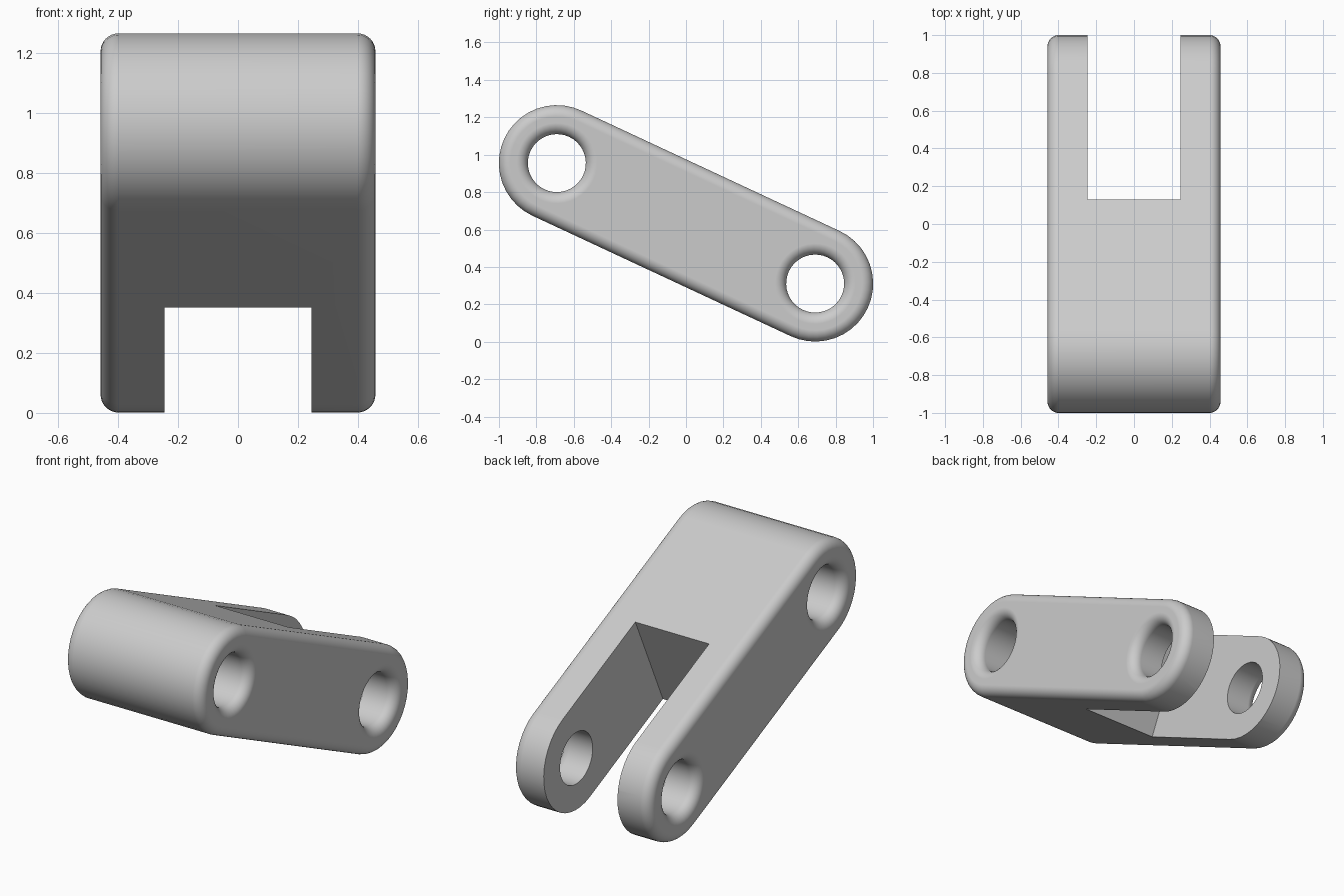
import bpy, bmesh, math
from mathutils import Matrix

cube = bpy.data.objects.get("Cube")
if cube:
    bpy.data.objects.remove(cube, do_unlink=True)

RADIUS, HALF_WIDTH, FILLET = 0.31, 0.458, 0.06
HOLE, SLOT = 0.155, 0.245
REACH = 0.762                      # half the distance between the pin holes
STEPS, ROUND = 20, 8
TILT = Matrix.Translation((0, 0, 0.633)) @ Matrix.Rotation(math.radians(-25), 4, 'X')


def stadium(radius):
    """Outline of the link seen from the side, as (y, z)."""
    points = []
    for side in (1, -1):
        for i in range(STEPS + 1):
            a = side * math.pi / 2 - math.pi * i / STEPS
            points.append((side * REACH + radius * math.cos(a), radius * math.sin(a)))
    return points


def circle(radius, y):
    n = 2 * STEPS
    return [(y + radius * math.cos(2 * math.pi * i / n),
             radius * math.sin(2 * math.pi * i / n)) for i in range(n)]


def loft(name, sections):
    """Skin closed outlines placed along x, with a cap at each end."""
    bm = bmesh.new()
    rings = [[bm.verts.new((x, y, z)) for y, z in outline] for x, outline in sections]
    for a, b in zip(rings, rings[1:]):
        for i in range(len(a)):
            j = (i + 1) % len(a)
            bm.faces.new((a[i], a[j], b[j], b[i]))
    bm.faces.new(rings[0])
    bm.faces.new(rings[-1])
    bmesh.ops.recalc_face_normals(bm, faces=bm.faces)
    mesh = bpy.data.meshes.new(name)
    bm.to_mesh(mesh)
    bm.free()
    obj = bpy.data.objects.new(name, mesh)
    bpy.context.collection.objects.link(obj)
    return obj


# Quarter-round steps from the side wall (0, 0) to the outer face
arc = [(FILLET * math.sin(t), FILLET * (1 - math.cos(t)))
       for t in (math.pi / 2 * i / ROUND for i in range(ROUND + 1))]
half = [(HALF_WIDTH - FILLET + dx, inset) for dx, inset in arc]
rounded = [(-x, d) for x, d in reversed(half)] + half

# Link body with rounded side edges
link = loft("clevis_link", [(x, stadium(RADIUS - d)) for x, d in rounded])

# Pin holes, flared at the outer faces
cutters = []
for name, y in (("front_pin_hole", -REACH), ("back_pin_hole", REACH)):
    flare = HOLE + FILLET
    sections = [(x, circle(HOLE + d, y)) for x, d in rounded]
    sections = [(-0.6, circle(flare, y))] + sections + [(0.6, circle(flare, y))]
    cutters.append(loft(name, sections))

# Fork slot, from the middle out through the back end
box = [(0, -0.5), (1.5, -0.5), (1.5, 0.5), (0, 0.5)]
cutters.append(loft("fork_slot", [(-SLOT, box), (SLOT, box)]))

bpy.ops.object.select_all(action='DESELECT')
bpy.context.view_layer.objects.active = link
link.select_set(True)
for cutter in cutters:
    cutter.hide_render = True
    mod = link.modifiers.new(cutter.name, 'BOOLEAN')
    mod.operation, mod.solver, mod.object = 'DIFFERENCE', 'EXACT', cutter
    bpy.ops.object.modifier_apply(modifier=mod.name)
    bpy.data.objects.remove(cutter, do_unlink=True)

# Tilt into place
link.data.transform(TILT)

# Plain grey metal
grey = bpy.data.materials.new("light_grey")
grey.use_nodes = True
colour = (0.6, 0.6, 0.6, 1)
grey.diffuse_color = colour
grey.node_tree.nodes["Principled BSDF"].inputs["Base Color"].default_value = colour
link.data.materials.clear()
link.data.materials.append(grey)

bpy.ops.object.shade_smooth_by_angle(angle=math.radians(30))
weighted = link.modifiers.new("clean_shading", 'WEIGHTED_NORMAL')
weighted.keep_sharp = True
